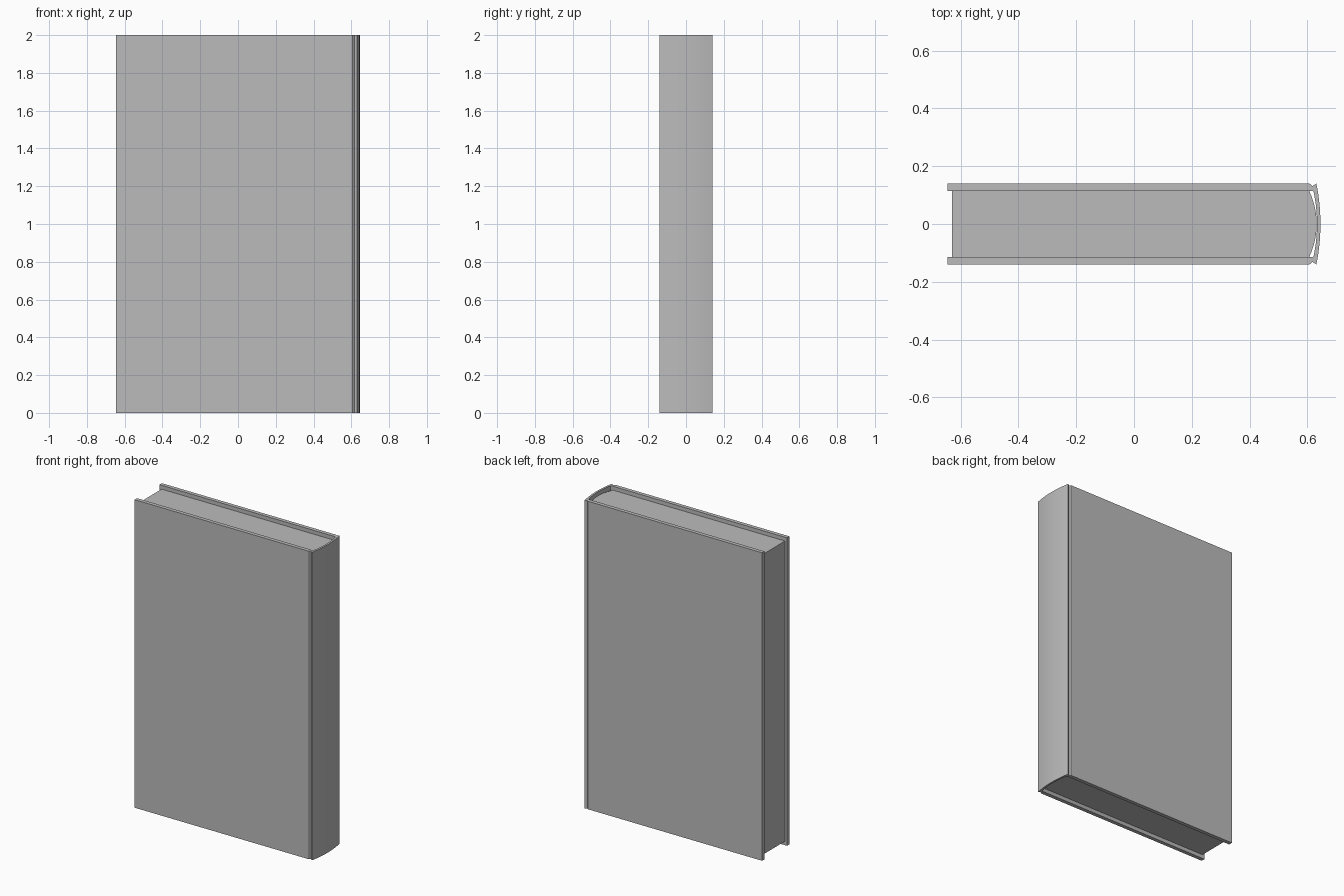
import bpy
import bmesh

cube = bpy.data.objects.get("Cube")
if cube:
    bpy.data.objects.remove(cube, do_unlink=True)

grey = bpy.data.materials.new("plain grey")
grey.use_nodes = True
colour = (0.5, 0.5, 0.5, 1)
grey.diffuse_color = colour
grey.node_tree.nodes["Principled BSDF"].inputs["Base Color"].default_value = colour


def bulge(half_width, edge_x, apex_x, steps=16):
    """Shallow curve from the front (-y) to the back (+y), bulging to +x."""
    points = []
    for i in range(steps + 1):
        t = 2 * i / steps - 1
        points.append((edge_x + (apex_x - edge_x) * (1 - t * t), half_width * t))
    return points


def mirrored(points):
    """Same points on the back half, in reverse order."""
    return [(x, -y) for x, y in reversed(points)]


def extrude_profile(name, points, bottom, top):
    bm = bmesh.new()
    face = bm.faces.new([bm.verts.new((x, y, bottom)) for x, y in points])
    result = bmesh.ops.extrude_face_region(bm, geom=[face], use_keep_orig=True)
    moved = [g for g in result["geom"] if isinstance(g, bmesh.types.BMVert)]
    bmesh.ops.translate(bm, verts=moved, vec=(0, 0, top - bottom))
    bmesh.ops.recalc_face_normals(bm, faces=bm.faces)
    mesh = bpy.data.meshes.new(name)
    bm.to_mesh(mesh)
    bm.free()
    mesh.materials.append(grey)
    obj = bpy.data.objects.new(name, mesh)
    bpy.context.collection.objects.link(obj)
    bpy.ops.object.select_all(action="DESELECT")
    obj.select_set(True)
    bpy.context.view_layer.objects.active = obj
    bpy.ops.object.shade_smooth_by_angle()
    return obj


# Hard cover: two boards, hinge grooves and the rounded spine in one section
outer_board = [(-0.645, -0.14), (0.607, -0.14), (0.617, -0.131)]
inner_board = [(-0.645, -0.115), (0.612, -0.115)]
outer = outer_board + bulge(0.14, 0.631, 0.645) + mirrored(outer_board)
inner = inner_board + bulge(0.113, 0.621, 0.633) + mirrored(inner_board)
extrude_profile("cover", outer + inner[::-1], 0, 2)

# Page block, set in from the cover, with a rounded back
pages = [(-0.63, -0.115)] + bulge(0.115, 0.606, 0.632) + [(-0.63, 0.115)]
extrude_profile("page_block", pages, 0.025, 1.975)
